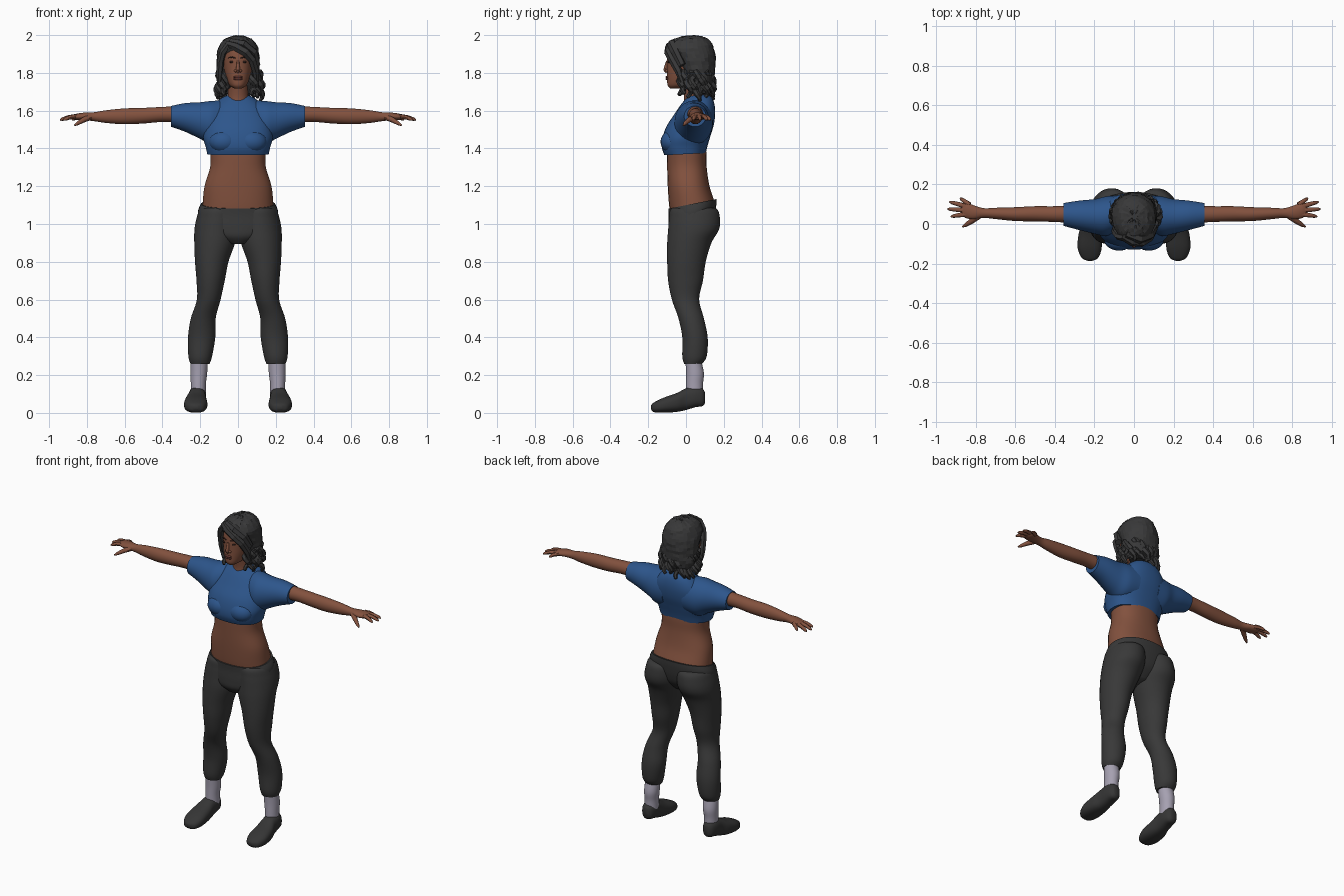
import bpy, bmesh, math, random
from mathutils import Matrix

random.seed(4)
if "Cube" in bpy.data.objects:
    bpy.data.objects.remove(bpy.data.objects["Cube"])
SIDES = 32


def material(name, r, g, b):
    mat = bpy.data.materials.new(name)
    mat.use_nodes = True
    mat.diffuse_color = (r, g, b, 1)
    bsdf = next(n for n in mat.node_tree.nodes if n.type == 'BSDF_PRINCIPLED')
    bsdf.inputs["Base Color"].default_value = (r, g, b, 1)
    bsdf.inputs["Roughness"].default_value = 0.8
    return mat


skin = material("brown skin", .225, .083, .048)
blue = material("blue cloth", .026, .092, .26)
charcoal = material("charcoal cloth", .04, .04, .04)
white = material("white stripe", .5, .5, .49)
lavender = material("pale lavender sock", .38, .355, .44)
shoe_grey = material("dark shoe", .036, .036, .036)
hair_black = material("dark hair", .04, .04, .041)
eye_dark = material("dark eye", .03, .015, .012)
lip_brown = material("lip brown", .15, .045, .035)


def finish(obj, mats, smooth=True, mirror=False):
    """Give an object its colours, shading and mirrored twin."""
    obj.data.materials.clear()
    for mat in mats:
        obj.data.materials.append(mat)
    bpy.ops.object.select_all(action='DESELECT')
    obj.select_set(True)
    bpy.context.view_layer.objects.active = obj
    if smooth:
        bpy.ops.object.shade_smooth_by_angle(angle=math.radians(45))
    else:
        bpy.ops.object.shade_flat()
    if mirror:
        obj.modifiers.new("Mirror", 'MIRROR')
    return obj


def new_object(name, bm):
    bmesh.ops.recalc_face_normals(bm, faces=bm.faces)
    mesh = bpy.data.meshes.new(name)
    bm.to_mesh(mesh)
    bm.free()
    obj = bpy.data.objects.new(name, mesh)
    bpy.context.collection.objects.link(obj)
    return obj


def refine(rows, steps):
    """Pass a smooth curve through the rows."""
    out = []
    for i in range(len(rows) - 1):
        quad = zip(rows[max(i - 1, 0)], rows[i], rows[i + 1], rows[min(i + 2, len(rows) - 1)])
        quad = list(quad)
        for s in range(steps):
            t = s / steps
            out.append([b + t * ((c - a) + t * ((2*a - 5*b + 4*c - d) + t * (3*b - a - 3*c + d))) / 2
                        for a, b, c, d in quad])
    return out + [list(rows[-1])]


def tube(name, rows, mats, axis='z', power=2.0, tilt=0, rule=None, jitter=0,
         steps=6, smooth=True, mirror=False):
    """Loft rings; each row is position, then low and high bounds across."""
    bm = bmesh.new()
    rings = []
    for pos, alo, ahi, blo, bhi in refine(rows, steps):
        ring = []
        for j in range(SIDES):
            ang = (j - .5) * math.tau / SIDES
            c, s = math.cos(ang), math.sin(ang)
            a = (alo + ahi) / 2 + (ahi - alo) / 2 * math.copysign(abs(c) ** (2 / power), c)
            b = (blo + bhi) / 2 + (bhi - blo) / 2 * math.copysign(abs(s) ** (2 / power), s)
            co = {'x': (pos, a, b), 'y': (a, pos, b), 'z': (a, b, pos + tilt * b)}[axis]
            ring.append(bm.verts.new([v + random.uniform(-jitter, jitter) for v in co]))
        rings.append(ring)
    for low, high in zip(rings, rings[1:]):
        for j in range(SIDES):
            k = (j + 1) % SIDES
            face = bm.faces.new((low[j], low[k], high[k], high[j]))
            if rule:
                face.material_index = int(rule(j, face.calc_center_median()))
    bm.faces.new(rings[0])
    bm.faces.new(rings[-1])
    return finish(new_object(name, bm), mats, smooth, mirror)


def blob(name, centre, size, mat, mirror=False):
    bm = bmesh.new()
    bmesh.ops.create_uvsphere(bm, u_segments=20, v_segments=12, radius=1,
                              matrix=Matrix.Translation(centre) @ Matrix.Diagonal((*size, 1)))
    return finish(new_object(name, bm), [mat], True, mirror)


def strands(name, paths, mat, smooth=True, mirror=False):
    """Tapered round strands; each path point is x, y, z, radius."""
    curve = bpy.data.curves.new(name, 'CURVE')
    curve.dimensions = '3D'
    curve.bevel_depth = 1
    curve.bevel_resolution = 2 if smooth else 1
    curve.use_fill_caps = True
    for path in paths:
        spline = curve.splines.new('POLY')
        spline.points.add(len(path) - 1)
        for point, (x, y, z, r) in zip(spline.points, path):
            point.co = (x, y, z, 1)
            point.radius = r
    obj = bpy.data.objects.new(name, curve)
    bpy.context.collection.objects.link(obj)
    bpy.ops.object.select_all(action='DESELECT')
    obj.select_set(True)
    bpy.context.view_layer.objects.active = obj
    bpy.ops.object.convert(target='MESH')
    return finish(bpy.context.object, [mat], smooth, mirror)


# Bare midriff and neck
tube("midriff", [(1.04, -.19, .19, -.08, .15), (1.1, -.188, .188, -.09, .155),
                 (1.2, -.178, .178, -.097, .125), (1.3, -.148, .148, -.1, .11),
                 (1.38, -.147, .147, -.1, .108), (1.45, -.15, .15, -.09, .1)], [skin], power=2.3)
tube("neck", [(1.6, -.07, .07, -.02, .12), (1.67, -.055, .055, -.01, .1),
              (1.78, -.05, .05, -.03, .09)], [skin])

# Cropped top with a V neck, and short sleeves with an open shoulder seam
tube("top_body", [(1.37, -.163, .163, -.115, .105), (1.41, -.172, .172, -.128, .115),
                  (1.46, -.185, .185, -.125, .13), (1.52, -.18, .18, -.105, .148),
                  (1.58, -.16, .16, -.065, .155), (1.63, -.125, .125, -.03, .15),
                  (1.665, -.085, .085, 0, .135), (1.68, -.05, .05, .01, .11)],
     [blue, skin], power=2.4, tilt=.05, steps=8,
     rule=lambda j, c: c.y < .04 and c.z > 1.62 + .45 * abs(c.x))
blob("bust", (.075, -.075, 1.435), (.078, .06, .06), blue, mirror=True)
tube("sleeves", [(.07, -.03, .145, 1.43, 1.655), (.14, -.06, .14, 1.42, 1.652),
                 (.2, -.05, .126, 1.45, 1.645), (.28, -.03, .118, 1.488, 1.64),
                 (.355, -.01, .106, 1.515, 1.625)],
     [blue, skin], axis='x', mirror=True, rule=lambda j, c: j == SIDES // 4 and c.x > .14)

# Arms with palms, fingers and thumbs
tube("arms", [(.3, .005, .095, 1.535, 1.625), (.4, .01, .09, 1.54, 1.62),
              (.5, .013, .09, 1.532, 1.615), (.6, .015, .085, 1.528, 1.612),
              (.7, .025, .082, 1.535, 1.602), (.76, .031, .08, 1.544, 1.592),
              (.81, .024, .095, 1.549, 1.59), (.85, .03, .108, 1.55, 1.585),
              (.87, .045, .095, 1.555, 1.578)], [skin], axis='x', mirror=True)
fingers = []
for root_x, root_y, tip_x, tip_y in ((.83, .097, .878, .13), (.85, .09, .932, .112),
                                     (.855, .07, .942, .076), (.85, .05, .925, .038)):
    fingers.append([(root_x + (tip_x - root_x) * t, root_y + (tip_y - root_y) * t,
                     1.57 - .02 * t * t, r)
                    for t, r in ((0, .013), (.5, .011), (.85, .009), (1, .004))])
fingers.append([(.785, .04, 1.565, .016), (.82, .015, 1.55, .014),
                (.85, -.005, 1.532, .01), (.866, -.014, 1.522, .004)])
strands("fingers", fingers, skin, mirror=True)

# Leggings with broken side stripes
tube("leggings_hips", [(.905, -.06, .06, -.06, .08), (.95, -.16, .16, -.09, .13),
                       (1.0, -.208, .208, -.094, .15), (1.06, -.212, .212, -.092, .16),
                       (1.1, -.196, .196, -.094, .162)],
     [charcoal, white], power=2.2, tilt=.2,
     rule=lambda j, c: j in (0, SIDES // 2) and c.z > 1.05)
tube("leggings_legs", [(.26, .15, .252, -.01, .085), (.3, .137, .263, -.02, .11),
                       (.4, .12, .265, -.02, .115), (.5, .118, .25, -.04, .095),
                       (.6, .092, .218, -.075, .07), (.7, .07, .22, -.095, .09),
                       (.8, .05, .228, -.1, .105), (.9, .015, .232, -.1, .135),
                       (.97, .003, .231, -.095, .175), (1.03, 0, .22, -.09, .18),
                       (1.08, .01, .2, -.08, .163), (1.09, .06, .15, -.03, .1)],
     [charcoal, white], mirror=True,
     rule=lambda j, c: j == 0 and c.z > .3 and random.random() < .78)

# Socks and shoes
tube("socks", [(.08, .17, .25, 0, .09), (.15, .17, .25, 0, .09),
               (.21, .163, .252, 0, .095), (.28, .16, .25, -.003, .08)], [lavender], mirror=True)
tube("shoes", [(-.186, .21, .235, .02, .04), (-.17, .18, .265, .004, .055),
               (-.12, .163, .285, .001, .08), (-.05, .165, .28, .005, .105),
               (0, .17, .265, .015, .13), (.05, .17, .26, .03, .14),
               (.085, .18, .25, .035, .13), (.1, .195, .235, .05, .11)],
     [shoe_grey], axis='y', power=2.5, mirror=True)

# Head and face
tube("head", [(1.718, -.02, .02, -.085, -.03), (1.735, -.045, .045, -.098, .04),
              (1.77, -.062, .062, -.1, .08), (1.82, -.074, .074, -.1, .11),
              (1.88, -.078, .078, -.1, .13), (1.93, -.073, .073, -.09, .125),
              (1.97, -.05, .05, -.05, .1), (1.98, -.02, .02, 0, .06)], [skin], power=2.2)
strands("nose", [[(0, -.098, 1.865, .006), (0, -.105, 1.835, .009),
                  (0, -.109, 1.817, .012), (0, -.1, 1.803, .008)]], skin)
blob("nostrils", (.012, -.1, 1.811), (.009, .01, .008), skin, mirror=True)
blob("eyes", (.032, -.09, 1.858), (.014, .007, .006), eye_dark, mirror=True)
strands("eyebrows", [[(.014, -.099, 1.878, .003), (.034, -.094, 1.884, .004),
                      (.053, -.08, 1.879, .002)]], eye_dark, mirror=True)
for part, height in (("upper_lip", 1.778), ("lower_lip", 1.768)):
    blob(part, (0, -.098, height), (.024, .01, .007), lip_brown)

# Hair: faceted shell, swept fringe and hanging curls
tube("hair_shell", [(1.69, -.085, .09, .03, .13), (1.76, -.11, .11, 0, .15),
                    (1.82, -.112, .112, -.035, .155), (1.88, -.113, .113, -.065, .157),
                    (1.93, -.105, .108, -.097, .148), (1.97, -.08, .082, -.07, .128),
                    (1.992, -.04, .045, -.025, .09), (1.997, -.01, .015, .02, .05)],
     [hair_black], jitter=.003, steps=3, smooth=False)
strands("hair_fringe", [
    [(-.06, -.06, 1.955, .018), (-.01, -.088, 1.938, .024), (.04, -.092, 1.91, .024),
     (.075, -.072, 1.87, .022), (.093, -.04, 1.81, .02), (.1, -.02, 1.75, .012)],
    [(-.04, -.05, 1.965, .02), (.03, -.075, 1.95, .026), (.08, -.055, 1.91, .024),
     (.1, -.02, 1.84, .02)],
    [(-.05, -.07, 1.95, .018), (-.08, -.062, 1.91, .018), (-.093, -.045, 1.86, .018),
     (-.098, -.03, 1.8, .017), (-.1, -.02, 1.75, .01)]], hair_black, smooth=False)
curls = []
for i in range(20):
    around = math.radians(-48 + 276 * i / 19)
    phase, length = random.uniform(0, 6), random.uniform(.12, .16)
    path = []
    for step in range(11):
        t = step / 10
        turn = phase + 9 * t
        spread = 1 + .16 * t
        path.append((.098 * spread * math.cos(around) + .008 + .014 * math.cos(turn),
                     .045 + .082 * spread * math.sin(around) + .013 * math.sin(turn),
                     1.81 - length * t, .007 + .013 * math.sin(math.pi * (.2 + .75 * t))))
    curls.append(path)
strands("hair_curls", curls, hair_black, smooth=False)
